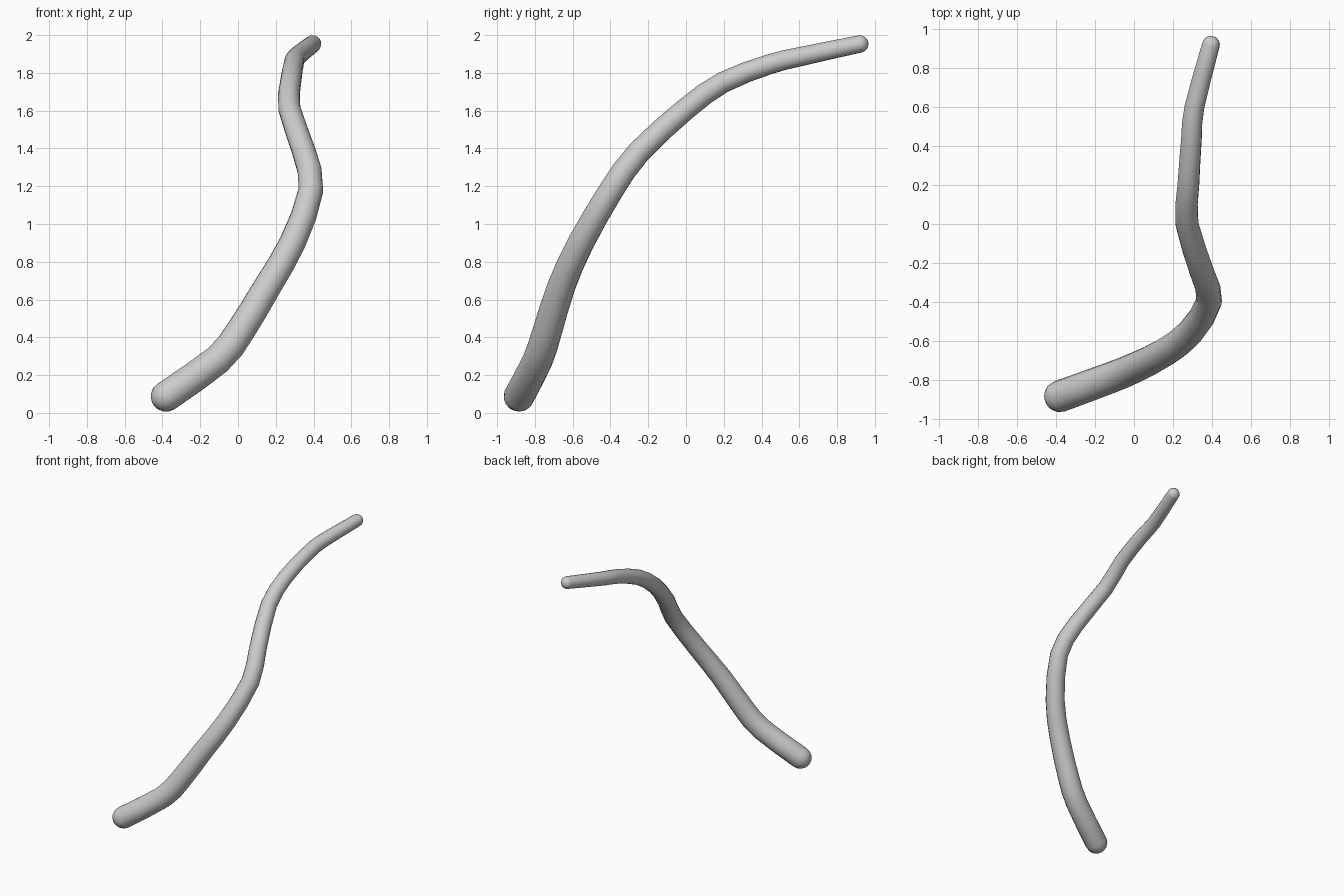
import bpy, bmesh, math
from mathutils import Vector

if "Cube" in bpy.data.objects:
    bpy.data.objects.remove(bpy.data.objects["Cube"])

SIDES = 16
CAP_RINGS = 4

# Centreline points (x, y, z) and tube radius
PATH = [
    (-0.38, -0.884, 0.088, 0.082),
    (-0.11, -0.785, 0.28, 0.080),
    (0.01, -0.735, 0.43, 0.078),
    (0.156, -0.66, 0.67, 0.074),
    (0.288, -0.557, 0.90, 0.070),
    (0.386, -0.395, 1.18, 0.066),
    (0.35, -0.25, 1.38, 0.063),
    (0.272, 0.00, 1.61, 0.059),
    (0.279, 0.20, 1.752, 0.056),
    (0.295, 0.44, 1.845, 0.053),
    (0.31, 0.60, 1.885, 0.051),
    (0.395, 0.92, 1.953, 0.046),
]


def smooth_path(points, steps):
    """Catmull-Rom interpolation of position and radius."""
    pts = [Vector(p) for p in points]
    pts = [2 * pts[0] - pts[1]] + pts + [2 * pts[-1] - pts[-2]]
    out = []
    for a, b, c, d in zip(pts, pts[1:], pts[2:], pts[3:]):
        for i in range(steps):
            t = i / steps
            out.append(0.5 * (2 * b + (c - a) * t + (2 * a - 5 * b + 4 * c - d) * t**2
                              + (3 * b - a - 3 * c + d) * t**3))
    return out + [pts[-2]]


# Rings along the path: centre, tangent, radius
samples = smooth_path(PATH, 2)
centres = [s.xyz for s in samples]
last = len(samples) - 1
rings = []
for i, s in enumerate(samples):
    tangent = (centres[min(i + 1, last)] - centres[max(i - 1, 0)]).normalized()
    rings.append((s.xyz, tangent, s.w))


# Rounded ends
def cap(ring, sign):
    centre, tangent, radius = ring
    angles = [math.pi / 2 * k / CAP_RINGS for k in range(1, CAP_RINGS)]
    return [(centre + sign * tangent * radius * math.sin(a), tangent, radius * math.cos(a))
            for a in angles]


tips = [rings[0][0] - rings[0][1] * rings[0][2], rings[-1][0] + rings[-1][1] * rings[-1][2]]
rings = cap(rings[0], -1)[::-1] + rings + cap(rings[-1], 1)

# Loft the rings into one closed tube, carrying the frame along to avoid twist
bm = bmesh.new()
normal = rings[0][1].orthogonal()
loops = []
for centre, tangent, radius in rings:
    normal = (normal - tangent * normal.dot(tangent)).normalized()
    side = tangent.cross(normal)
    loop = []
    for k in range(SIDES):
        a = math.tau * k / SIDES
        loop.append(bm.verts.new(centre + radius * (normal * math.cos(a) + side * math.sin(a))))
    loops.append(loop)
start, end = [bm.verts.new(t) for t in tips]
for k in range(SIDES):
    n = (k + 1) % SIDES
    for lo, hi in zip(loops, loops[1:]):
        bm.faces.new((lo[k], lo[n], hi[n], hi[k]))
    bm.faces.new((start, loops[0][n], loops[0][k]))
    bm.faces.new((end, loops[-1][k], loops[-1][n]))
bmesh.ops.recalc_face_normals(bm, faces=bm.faces)
for f in bm.faces:
    f.smooth = True

mesh = bpy.data.meshes.new("curved_stem")
bm.to_mesh(mesh)
bm.free()
bpy.context.collection.objects.link(bpy.data.objects.new("curved_stem", mesh))
